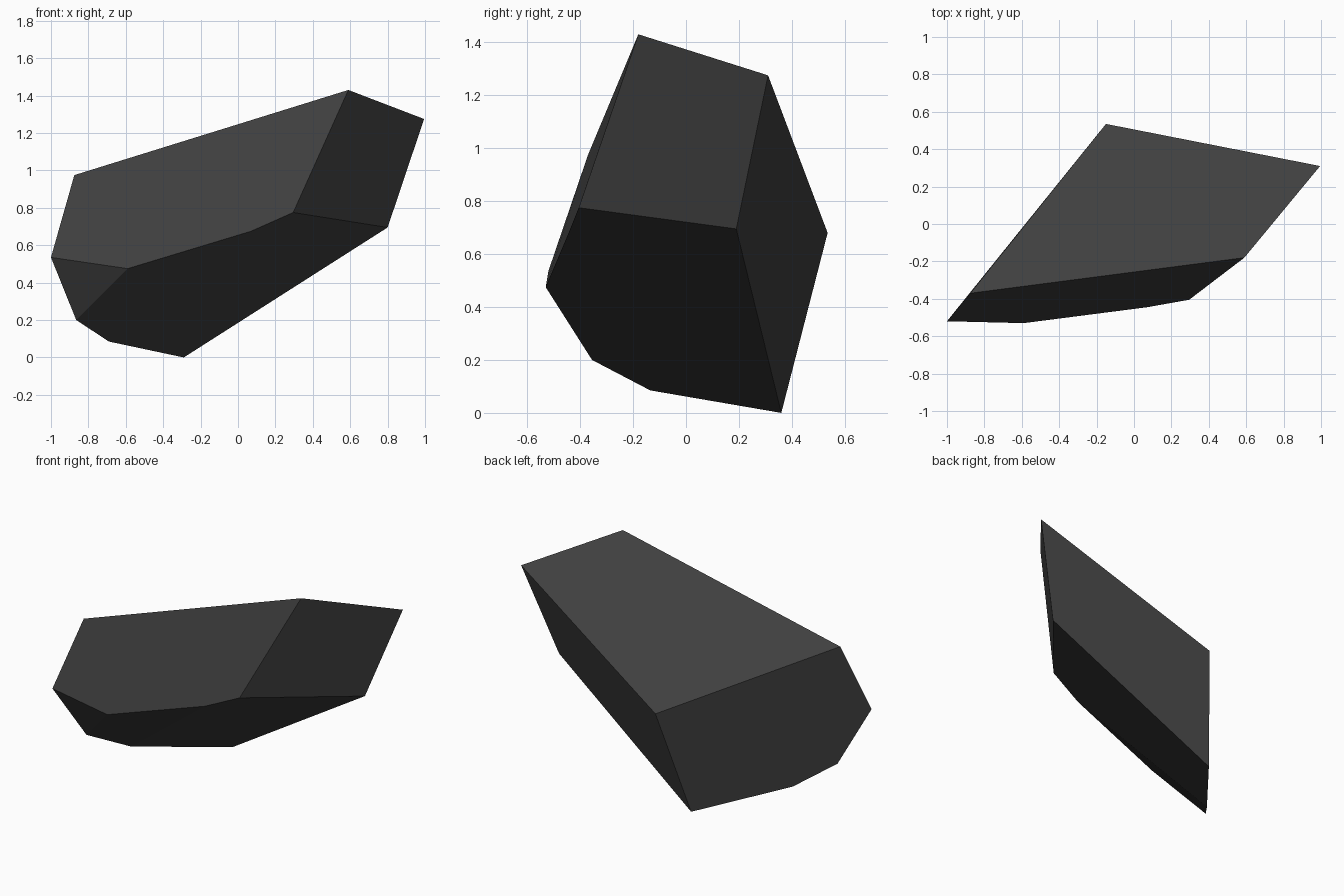
import bpy
import bmesh

old = bpy.data.objects.get("Cube")
if old:
    bpy.data.objects.remove(old, do_unlink=True)

# Dark stone material
stone = bpy.data.materials.new("dark_stone")
stone.use_nodes = True
colour = (0.05, 0.05, 0.05, 1)
stone.diffuse_color = colour
stone.node_tree.nodes["Principled BSDF"].inputs["Base Color"].default_value = colour

# Corners of the faceted rock
corners = {
    "peak": (0.59, -0.18, 1.43),
    "back_peak": (0.995, 0.31, 1.275),
    "front_low": (0.295, -0.405, 0.775),
    "back_low": (0.80, 0.19, 0.695),
    "shoulder": (-0.875, -0.37, 0.975),
    "tip": (-1.0, -0.52, 0.535),
    "front_chin": (-0.59, -0.53, 0.475),
    "front_bend": (0.07, -0.445, 0.675),
    "heel": (-0.865, -0.355, 0.20),
    "sole": (-0.69, -0.135, 0.085),
    "foot": (-0.29, 0.36, 0.0),
    "back_ridge": (-0.15, 0.535, 0.68),
}

# Flat cleaved faces between the corners
facets = [
    "peak back_peak back_ridge shoulder",                     # top
    "peak front_low back_low back_peak",                      # left end
    "peak shoulder tip front_chin front_bend front_low",      # front
    "front_low front_bend sole foot back_low",                # underside
    "front_bend front_chin heel sole",                        # lower chamfer
    "tip heel front_chin",                                    # corner chip
    "shoulder back_ridge foot sole heel tip",                 # right end
    "back_peak back_low foot back_ridge",                     # back
]

bm = bmesh.new()
verts = {name: bm.verts.new(co) for name, co in corners.items()}
for facet in facets:
    bm.faces.new([verts[name] for name in facet.split()])
bmesh.ops.recalc_face_normals(bm, faces=bm.faces[:])

mesh = bpy.data.meshes.new("rock")
bm.to_mesh(mesh)
bm.free()
mesh.materials.append(stone)
rock = bpy.data.objects.new("rock", mesh)
bpy.context.collection.objects.link(rock)
